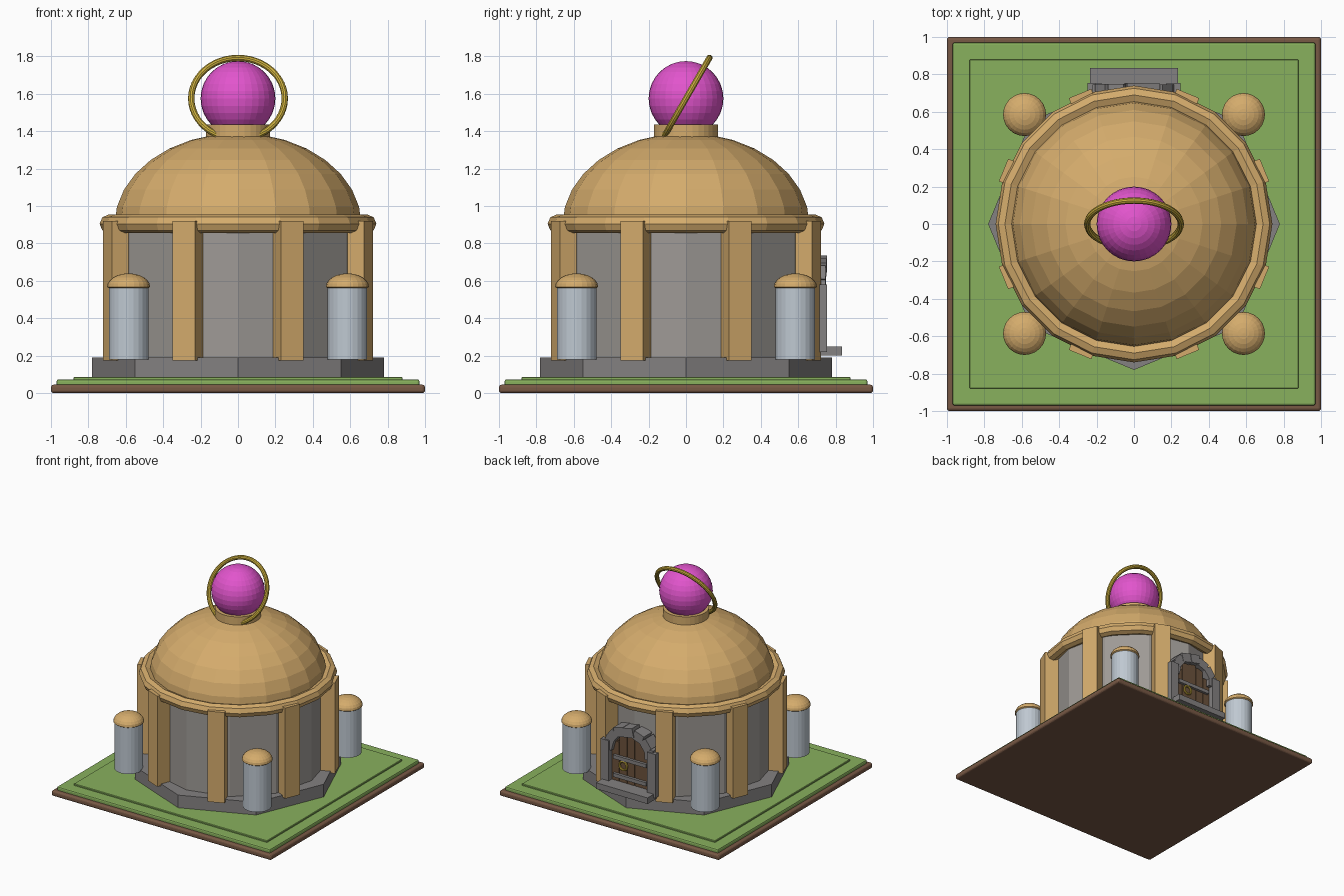
import bpy, bmesh, math, random
from mathutils import Matrix, Vector

if "Cube" in bpy.data.objects:
    bpy.data.objects.remove(bpy.data.objects["Cube"], do_unlink=True)
random.seed(4)


def material(name, rgb):
    m = bpy.data.materials.new(name)
    m.use_nodes = True
    m.diffuse_color = (*rgb, 1)
    m.node_tree.nodes["Principled BSDF"].inputs["Base Color"].default_value = (*rgb, 1)
    return m


TAN = material("sandy tan", (0.66, 0.41, 0.15))
GREEN = material("grass green", (0.25, 0.44, 0.11))
SOIL = material("soil brown", (0.19, 0.1, 0.06))
WALL = material("warm stone grey", (0.34, 0.32, 0.3))
STONE = material("dark stone grey", (0.23, 0.22, 0.22))
STEEL = material("pale blue grey", (0.52, 0.58, 0.64))
PINK = material("magenta", (0.76, 0.09, 0.61))
GOLD = material("gold", (0.62, 0.44, 0.05))
WOOD = material("door brown", (0.15, 0.085, 0.045))


def finish(name, bm, mat, bevel=0, segments=1):
    bmesh.ops.recalc_face_normals(bm, faces=bm.faces)
    mesh = bpy.data.meshes.new(name)
    bm.to_mesh(mesh)
    bm.free()
    mesh.materials.append(mat)
    ob = bpy.data.objects.new(name, mesh)
    bpy.context.collection.objects.link(ob)
    if bevel:
        mod = ob.modifiers.new("Bevel", "BEVEL")
        mod.width, mod.segments = bevel, segments
    return ob


def box(name, size, loc, mat, rot=None, bevel=0, segments=1):
    bm = bmesh.new()
    bmesh.ops.create_cube(bm, size=1)
    m = Matrix.Translation(loc) @ (rot or Matrix()) @ Matrix.Diagonal((*size, 1))
    bm.transform(m)
    return finish(name, bm, mat, bevel, segments)


def lathe(name, profile, sides, mat, loc=(0, 0, 0), closed=False, matrix=None):
    """Spin (radius, height) points about z; one side's corner lies on the y axis."""
    bm = bmesh.new()
    rings = []
    for r, z in profile:
        if r < 1e-5:
            rings.append([bm.verts.new((0, 0, z))] * sides)
        else:
            rings.append([bm.verts.new((r * math.sin(a), -r * math.cos(a), z))
                          for a in (math.tau * i / sides for i in range(sides))])
    pairs = list(zip(rings, rings[1:]))
    if closed:
        pairs.append((rings[-1], rings[0]))
    for lo, hi in pairs:
        for i in range(sides):
            j = (i + 1) % sides
            bm.faces.new(dict.fromkeys((lo[i], lo[j], hi[j], hi[i])))
    if not closed:
        for ring in (rings[0], rings[-1]):
            if ring[0] is not ring[1]:
                bm.faces.new(ring)
    bm.transform(Matrix.Translation(loc) @ (matrix or Matrix()))
    return finish(name, bm, mat)


def torus(name, major, minor, sides, tube, mat, loc, matrix=None):
    profile = [(major + minor * math.cos(a), minor * math.sin(a))
               for a in (math.tau * i / tube for i in range(tube))]
    return lathe(name, profile, sides, mat, loc, True, matrix)


def arc(rx, rz, z, start, end, steps):
    return [(max(0, rx * math.cos(a)), z + rz * math.sin(a))
            for a in (math.radians(start + (end - start) * i / steps) for i in range(steps + 1))]


# Ground
box("soil_slab", (2, 2, 0.045), (0, 0, 0.0225), SOIL, bevel=0.015, segments=3)
box("lawn_border", (1.94, 1.94, 0.04), (0, 0, 0.053), GREEN, bevel=0.01, segments=2)
box("lawn_top", (1.76, 1.76, 0.03), (0, 0, 0.071), GREEN, bevel=0.004)

# Main building
lathe("plinth", [(0.78, 0.07), (0.78, 0.19)], 8, STONE)
lathe("drum_wall", [(0.67, 0.18), (0.67, 0.92)], 12, WALL)
torus("cornice_ring", 0.69, 0.05, 20, 8, TAN, (0, 0, 0.905))
lathe("dome", arc(0.66, 0.49, 0.9, 0, 90, 8), 20, TAN)
lathe("dome_neck", [(0.172, 1.34), (0.172, 1.437)], 32, TAN)

# Eight pilasters around the wall
for k in range(8):
    turn = Matrix.Rotation(math.radians(22.5 + 45 * k), 4, "Z")
    box("pilaster", (0.13, 0.13, 0.745), turn @ Vector((0, -0.69, 0.5475)), TAN, turn)

# Finial orb and its tilted hoop
lathe("orb", arc(0.2, 0.2, 1.575, -90, 90, 16), 32, PINK)
torus("orb_hoop", 0.25, 0.017, 48, 10, GOLD, (0, 0, 1.575), Matrix.Rotation(math.radians(60), 4, "X"))

# Four corner posts with domed caps
for sx in (-1, 1):
    for sy in (-1, 1):
        spot = (sx * 0.585, sy * 0.585, 0)
        lathe("corner_post", [(0.106, 0.18), (0.106, 0.57)], 24, STEEL, spot)
        cap = [(0.09, 0.55)] + arc(0.115, 0.072, 0.568, 0, 90, 6)
        lathe("post_cap", cap, 24, TAN, spot)

# Rear doorway: step, jambs and rough arch stones
box("door_step", (0.47, 0.13, 0.05), (0, 0.77, 0.225), STONE)
for s in (-1, 1):
    box("door_jamb", (0.075, 0.12, 0.36), (s * 0.212, 0.695, 0.4), STONE)
for i in range(7):
    a = math.radians(8 + 164 * i / 6)
    tilt = Matrix.Rotation(-a + random.uniform(-0.25, 0.25), 4, "Y")
    depth = random.uniform(0.1, 0.125)
    box("arch_stone", (0.075, depth, 0.09),
        (0.185 * math.cos(a), 0.695, 0.53 + 0.16 * math.sin(a)), STONE, tilt)

# Door planks, straps and pull ring
for i in range(-2, 3):
    top = 0.66 - 0.022 * i * i
    box("door_plank", (0.066, 0.07, top - 0.2), (i * 0.07, 0.68, (top + 0.2) / 2), WOOD)
box("door_backing", (0.36, 0.05, 0.38), (0, 0.675, 0.39), WOOD)
for z in (0.3, 0.45):
    box("door_strap", (0.3, 0.03, 0.03), (0, 0.722, z), STONE)
torus("door_pull", 0.034, 0.009, 20, 8, GOLD, (0.06, 0.73, 0.395), Matrix.Rotation(math.radians(90), 4, "X"))
